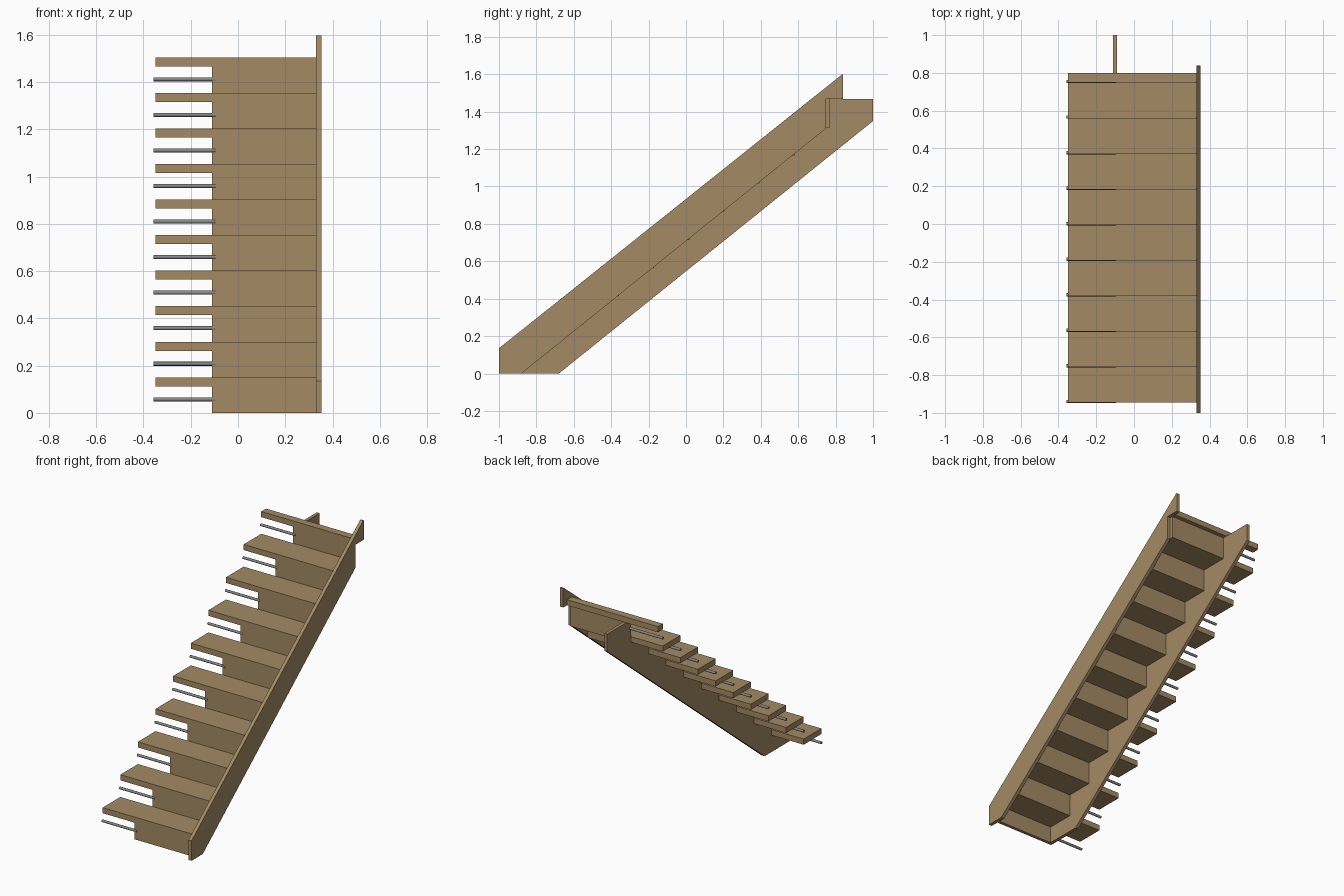
import bpy, bmesh, math
from mathutils import Matrix

if "Cube" in bpy.data.objects:
    bpy.data.objects.remove(bpy.data.objects["Cube"])


def make_material(name, rgb):
    m = bpy.data.materials.new(name)
    m.diffuse_color = (*rgb, 1)
    m.use_nodes = True
    m.node_tree.nodes["Principled BSDF"].inputs["Base Color"].default_value = m.diffuse_color
    return m


wood = make_material("wood", (0.37, 0.255, 0.127))
metal = make_material("grey_metal", (0.25, 0.25, 0.255))


def finish(name, bm, mat):
    bmesh.ops.recalc_face_normals(bm, faces=bm.faces)
    me = bpy.data.meshes.new(name)
    bm.to_mesh(me)
    bm.free()
    me.materials.append(mat)
    ob = bpy.data.objects.new(name, me)
    bpy.context.collection.objects.link(ob)
    return ob


def slab(name, profile, x0, x1, mat=wood):
    """Extrude a (y, z) profile along x."""
    bm = bmesh.new()
    face = bm.faces.new([bm.verts.new((x0, y, z)) for y, z in profile])
    ext = bmesh.ops.extrude_face_region(bm, geom=[face])
    verts = [v for v in ext["geom"] if isinstance(v, bmesh.types.BMVert)]
    bmesh.ops.translate(bm, verts=verts, vec=(x1 - x0, 0, 0))
    return finish(name, bm, mat)


def board(name, x0, x1, y0, y1, z0, z1):
    return slab(name, [(y0, z0), (y1, z0), (y1, z1), (y0, z1)], x0, x1)


def rod(name, x0, x1, y, z, r):
    bm = bmesh.new()
    bmesh.ops.create_cone(bm, cap_ends=True, segments=16, radius1=r, radius2=r,
                          depth=x1 - x0)
    bm.transform(Matrix.Translation(((x0 + x1) / 2, y, z))
                 @ Matrix.Rotation(math.pi / 2, 4, 'Y'))
    ob = finish(name, bm, metal)
    for p in ob.data.polygons:
        p.use_smooth = len(p.vertices) == 4
    return ob


STEPS, RISE, RUN = 10, 0.1505, 0.1881
FRONT, THICK, BOARD = -0.945, 0.038, 0.022
LEFT, INNER, RIGHT = -0.35, -0.111, 0.33

# treads, risers and the rods under the open tread ends
for i in range(STEPS):
    y, top = FRONT + i * RUN, (i + 1) * RISE
    back = y + RUN if i < STEPS - 1 else 0.799
    board(f"tread_{i + 1}", LEFT, RIGHT, y, back, top - THICK, top)
    low = max(0, top - RISE - THICK)
    board(f"riser_{i + 1}", INNER, RIGHT, y, y + BOARD, low, top - THICK)
    rod(f"rod_{i + 1}", -0.357, -0.095, y + 0.006, top - 0.093, 0.0085)

# closed stringer on the right, notched at the top
slab("right_stringer", [(-1, 0), (-1, 0.135), (0.833, 1.598), (0.84, 1.598),
                        (0.84, 1.468), (0.748, 1.468), (0.748, 1.31),
                        (-0.88, 0)], RIGHT, 0.353)

# sawtooth stringer on the left, carrying the treads
saw = [(-0.68, 0), (FRONT + BOARD, 0)]
for i in range(STEPS):
    y, z = FRONT + BOARD + i * RUN, (i + 1) * RISE - THICK
    saw += [(y, z), (y + RUN if i < STEPS - 1 else 1, z)]
saw.append((1, 1.35))
slab("left_stringer", saw, INNER, INNER + BOARD)
